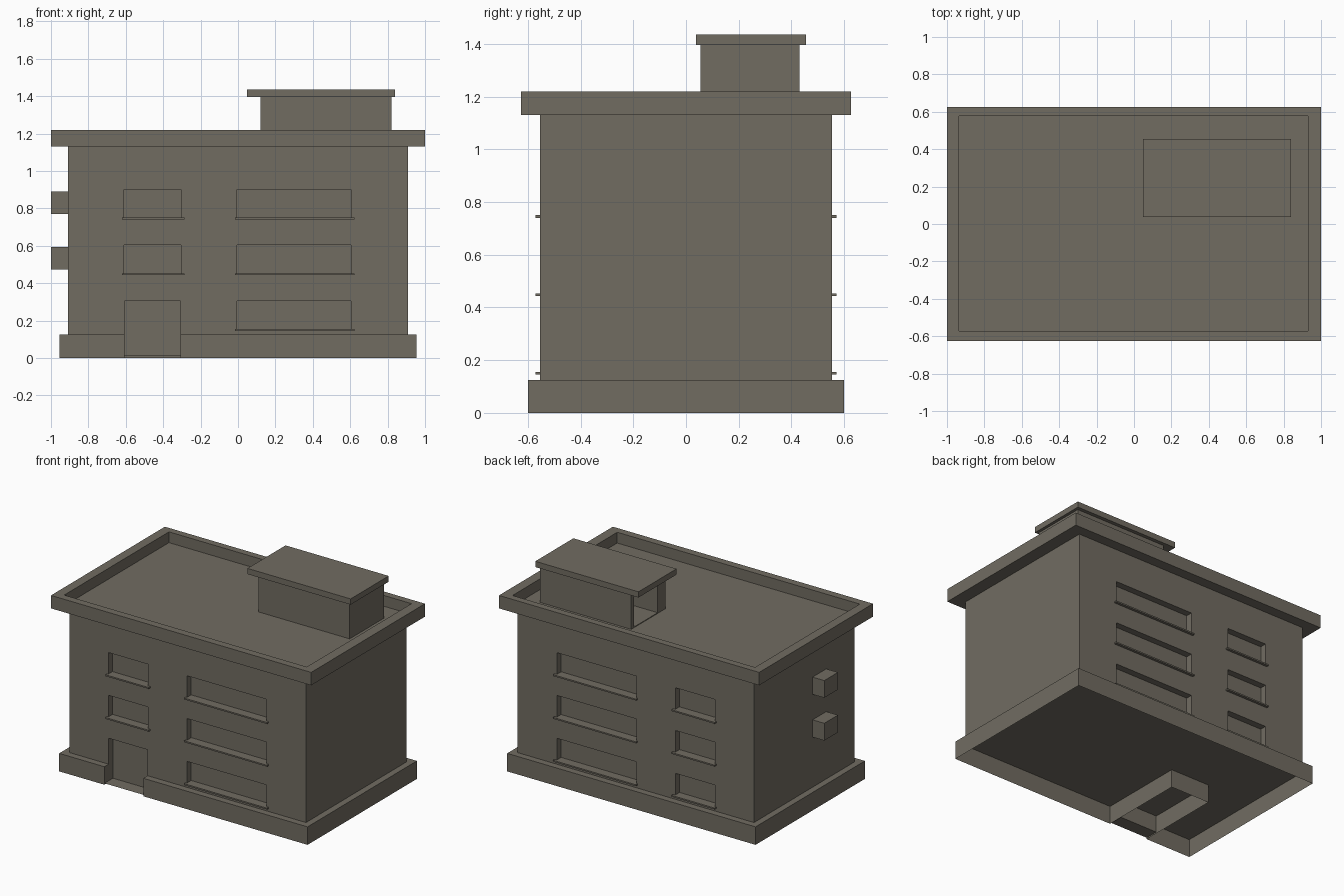
import bpy, bmesh

if "Cube" in bpy.data.objects:
    bpy.data.objects.remove(bpy.data.objects["Cube"])

stone = bpy.data.materials.new("warm_grey_stone")
stone.diffuse_color = (0.165, 0.150, 0.121, 1)
stone.use_nodes = True
stone.node_tree.nodes["Principled BSDF"].inputs["Base Color"].default_value = stone.diffuse_color


def finish(name, bm):
    me = bpy.data.meshes.new(name)
    bm.to_mesh(me)
    bm.free()
    me.materials.append(stone)
    ob = bpy.data.objects.new(name, me)
    bpy.context.collection.objects.link(ob)
    return ob


def boxes(name, ranges):
    """One object made of boxes given as (x0, x1, y0, y1, z0, z1)."""
    bm = bmesh.new()
    for x0, x1, y0, y1, z0, z1 in ranges:
        vs = bmesh.ops.create_cube(bm, size=1)["verts"]
        for v in vs:
            v.co.x = x1 if v.co.x > 0 else x0
            v.co.y = y1 if v.co.y > 0 else y0
            v.co.z = z1 if v.co.z > 0 else z0
    return finish(name, bm)


def cut(ob, ranges):
    """Subtract boxes from an object."""
    cutter = boxes("cutter", ranges)
    cutter.hide_render = True
    mod = ob.modifiers.new("cut", 'BOOLEAN')
    mod.operation = 'DIFFERENCE'
    mod.solver = 'EXACT'
    mod.object = cutter
    bpy.context.view_layer.objects.active = ob
    bpy.ops.object.modifier_apply(modifier=mod.name)
    bpy.data.objects.remove(cutter, do_unlink=True)


# Window layout shared by front and back; the front has a door bottom left
WALL, BACK = 0.553, 0.507
DOOR = (-0.607, -0.308)
openings, sills = [], []
for side in (-1, 1):
    for x0, x1 in ((-0.61, -0.305), (-0.005, 0.605)):
        for z in (0.155, 0.453, 0.75):
            if side < 0 and x0 < -0.5 and z < 0.2:
                continue
            ys = sorted((side * BACK, side * 0.7))
            openings.append((x0, x1, *ys, z, z + 0.15))
            ys = sorted((side * BACK, side * 0.571))
            sills.append((x0 - 0.01, x1 + 0.018, *ys, z - 0.01, z))
openings.append((*DOOR, -0.7, -BACK, 0.05, 0.305))

# Main block with recessed windows and door
body = boxes("main_block", [(-0.91, 0.91, -WALL, WALL, 0.125, 1.135)])
cut(body, openings)
boxes("window_sills", sills)

# Plinth: open underneath, notched for the entrance
bm = bmesh.new()


def face(*pts):
    bm.faces.new([bm.verts.new(p) for p in pts])


H = 0.125
L, R = DOOR
outer = [(R, -0.6), (0.955, -0.6), (0.955, 0.6), (-0.955, 0.6), (-0.955, -0.6), (L, -0.6)]
inner = [(R, -WALL), (0.91, -WALL), (0.91, WALL), (-0.91, WALL), (-0.91, -WALL), (L, -WALL)]
loop = outer + [(L, 0), (R, 0)]
for a, b in zip(loop, loop[1:] + loop[:1]):
    face((*a, 0), (*b, 0), (*b, H), (*a, H))
for i in range(5):
    face((*outer[i], H), (*outer[i + 1], H), (*inner[i + 1], H), (*inner[i], H))
# Door foot and threshold
face((L, -BACK, 0.01), (R, -BACK, 0.01), (R, -BACK, H), (L, -BACK, H))
face((L, -0.6, 0.01), (R, -0.6, 0.01), (R, -BACK, 0.01), (L, -BACK, 0.01))
finish("plinth", bm)

# Cornice with a sunken roof deck
cornice = boxes("roof_cornice", [(-1, 1, -0.625, 0.625, 1.13, 1.22)])
cut(cornice, [(-0.935, 0.93, -0.573, 0.577, 1.145, 1.4)])

# Rooftop stair house with a doorway on its left side
house = boxes("stair_house", [(0.12, 0.82, 0.055, 0.43, 1.14, 1.397)])
cut(house, [(0.0, 0.40, 0.14, 0.40, 1.15, 1.375)])
boxes("stair_house_cap", [(0.047, 0.84, 0.037, 0.455, 1.395, 1.435)])

# Air units on the left wall
boxes("air_units", [(-1, -0.905, -0.24, -0.09, z, z + 0.12) for z in (0.473, 0.77)])
